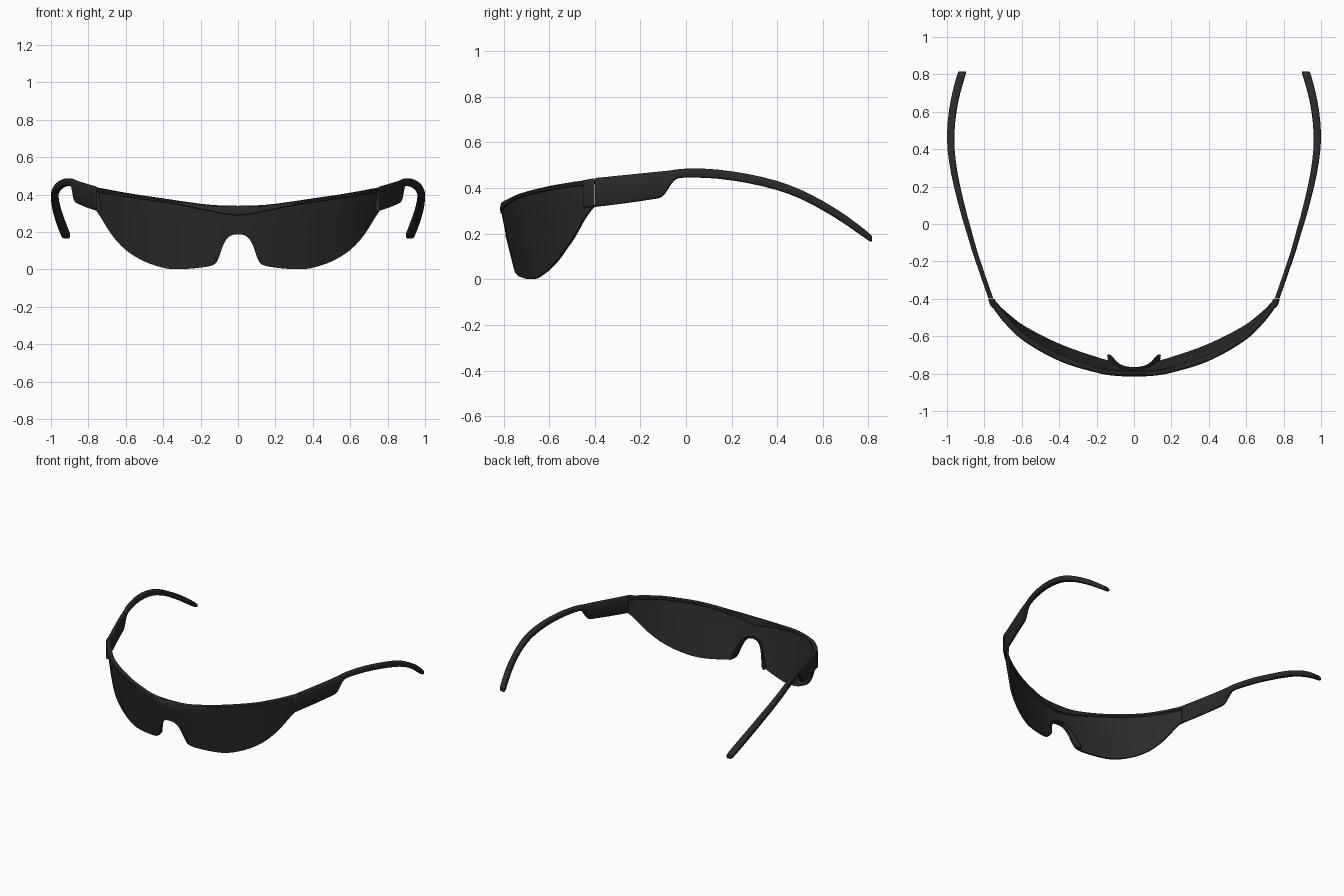
import bpy, bmesh, math
from mathutils import Vector

if "Cube" in bpy.data.objects:
    bpy.data.objects.remove(bpy.data.objects["Cube"])


def material(name, c):
    m = bpy.data.materials.new(name)
    m.diffuse_color = (c, c, c, 1)
    m.use_nodes = True
    m.node_tree.nodes["Principled BSDF"].inputs["Base Color"].default_value = m.diffuse_color
    return m


FRAME = material("matt_black", 0.022)
LENS = material("dark_lens", 0.024)


def curve(pts, x):
    """Smooth curve through (x, value) points."""
    n = len(pts)
    x = min(max(x, pts[0][0]), pts[-1][0])
    i = max(k for k in range(n - 1) if pts[k][0] <= x)

    def slope(k):
        a, b = pts[max(k - 1, 0)], pts[min(k + 1, n - 1)]
        return (b[1] - a[1]) / (b[0] - a[0])
    (x0, y0), (x1, y1) = pts[i], pts[i + 1]
    h = x1 - x0
    t = (x - x0) / h
    return (y0 * (2*t**3 - 3*t*t + 1) + y1 * (3*t*t - 2*t**3)
            + h * slope(i) * (t**3 - 2*t*t + t) + h * slope(i + 1) * (t**3 - t*t))


def loft(name, rings, mat, mirror=False):
    """Skin closed rings into a capped solid."""
    bm = bmesh.new()
    vs = [[bm.verts.new(p) for p in r] for r in rings]
    n = len(vs[0])
    for a, b in zip(vs, vs[1:]):
        for k in range(n):
            bm.faces.new((a[k], a[(k + 1) % n], b[(k + 1) % n], b[k]))
    bm.faces.new(vs[0])
    bm.faces.new(vs[-1])
    bmesh.ops.recalc_face_normals(bm, faces=bm.faces[:])
    me = bpy.data.meshes.new(name)
    bm.to_mesh(me)
    bm.free()
    me.materials.append(mat)
    ob = bpy.data.objects.new(name, me)
    bpy.context.collection.objects.link(ob)
    bpy.ops.object.select_all(action='DESELECT')
    ob.select_set(True)
    bpy.context.view_layer.objects.active = ob
    bpy.ops.object.shade_smooth_by_angle(angle=math.radians(35))
    if mirror:
        ob.modifiers.new("mirror", 'MIRROR').use_mirror_merge = False
    return ob


# Shared guide curves for one half: plan sweep, brow top, lens seam, lens bottom
PLAN = [(0, -.815), (.1, -.812), (.2, -.795), (.4, -.732), (.6, -.618),
        (.7, -.52), (.75, -.455), (.775, -.415)]
TOP = [(0, .34), (.1, .342), (.2, .35), (.4, .378), (.6, .407), (.775, .438)]
SEAM = [(0, .29), (.08, .3), (.33, .35), (.6, .39), (.775, .418)]
BOTTOM = [(0, .19), (.03, .187), (.055, .172), (.075, .145), (.09, .11), (.105, .066),
          (.12, .035), (.145, .02), (.2, .01), (.3, .001), (.38, .004), (.45, .022),
          (.52, .05), (.6, .1), (.66, .16), (.7, .215), (.74, .28), (.767, .32)]


def plan(x):
    """Front sweep point (z = 0) and its inward normal."""
    a, e = abs(x), 0.004
    s = (curve(PLAN, min(a + e, .775)) - curve(PLAN, max(a - e, 0))) / (min(a + e, .775) - max(a - e, 0))
    nrm = Vector((-s if x >= 0 else s, 1, 0)).normalized()
    if a < 1e-6:
        nrm = Vector((0, 1, 0))
    return Vector((x, curve(PLAN, a), 0)), nrm


def lens_point(x, z, depth=0.006):
    p, n = plan(x)
    lean = 0.2 * max(curve(SEAM, abs(x)) - z, 0)
    return p + n * depth + Vector((0, lean, z))


def both_sides(half):
    return [-x for x in reversed(half) if x > 0] + list(half)


# Shield lens with nose notch
half = []
for (a, _), (b, _) in zip(BOTTOM, BOTTOM[1:]):
    half += [a, (a + b) / 2]
half.append(BOTTOM[-1][0])
rings = []
for x in both_sides(half):
    lo, hi = curve(BOTTOM, abs(x)), curve(SEAM, abs(x)) + .008
    zs = [lo + (hi - lo) * k / 6 for k in range(7)]
    rings.append([lens_point(x, z) for z in zs] + [lens_point(x, z, .02) for z in reversed(zs)])
loft("shield_lens", rings, LENS)

# Brow bar above the lens
rings = []
for x in both_sides([.775 * k / 24 for k in range(25)]):
    p, n = plan(x)
    t, s = curve(TOP, abs(x)), curve(SEAM, abs(x))
    h = t - s
    rings.append([p + n * d + Vector((0, 0, z)) for d, z in
                  ((.001, s), (0, s + h * .5), (.004, t - h * .15), (.012, t),
                   (.026, t), (.032, t - h * .2), (.032, s), (.02, s - .008))])
loft("brow_bar", rings, FRAME)


def side_rings(stations):
    """Rounded upright sections from (y, outer x, top z, bottom z, thickness)."""
    ys = []
    for a, b in zip(stations, stations[1:]):
        ys += [a[0], (a[0] + b[0]) / 2]
    ys.append(stations[-1][0])
    out = []
    for y in ys:
        x, t, b, w = (curve([(s[0], s[k]) for s in stations], y) for k in range(1, 5))
        c = min(.009, w * .35)
        d = c * .35
        out.append([(x, y, b + c), (x, y, t - c), (x - d, y, t - d), (x - c, y, t),
                    (x - w + c, y, t), (x - w + d, y, t - d), (x - w, y, t - c), (x - w, y, b + c),
                    (x - w + d, y, b + d), (x - w + c, y, b), (x - c, y, b), (x - d, y, b + d)])
    return out


# End pieces that carry the hinges
loft("end_piece", side_rings([(-.45, .756, .434, .31, .024), (-.437, .766, .437, .314, .026),
                              (-.42, .774, .44, .316, .028), (-.402, .779, .443, .318, .028)]),
     FRAME, True)

# Temples: deep block in front, slim hooked arm behind
loft("temple", side_rings([
    (-.399, .778, .444, .317, .026), (-.27, .823, .457, .333, .026), (-.14, .867, .470, .352, .027),
    (-.11, .876, .473, .359, .028), (-.09, .882, .475, .378, .028), (-.065, .889, .478, .417, .028),
    (-.045, .895, .481, .438, .029), (-.02, .903, .484, .445, .03), (.04, .921, .486, .446, .031),
    (.14, .948, .481, .441, .033), (.27, .978, .462, .422, .035), (.4, .997, .431, .391, .038),
    (.5, .999, .394, .354, .04), (.6, .99, .343, .302, .041), (.7, .972, .281, .240, .043),
    (.8, .945, .205, .170, .045), (.815, .939, .19, .165, .042)]), FRAME, True)

# Nose rim wrapping the notch
rings = []
for x in both_sides([k * .0625 / 6 for k in range(13)]):
    z = curve(BOTTOM, abs(x))
    out = Vector((x, 0, z - .05)).normalized()
    a = lens_point(x, z, .004) - out * .003
    deep = .026 + .026 * min(1, (.19 - z) / .15)
    back = Vector((0, deep, 0)) + out * .008
    rings.append([a, a + out * .015, a + out * .015 + back * .9, a + out * .011 + back,
                  a + out * .003 + back, a + back * .85])
loft("nose_rim", rings, FRAME)
